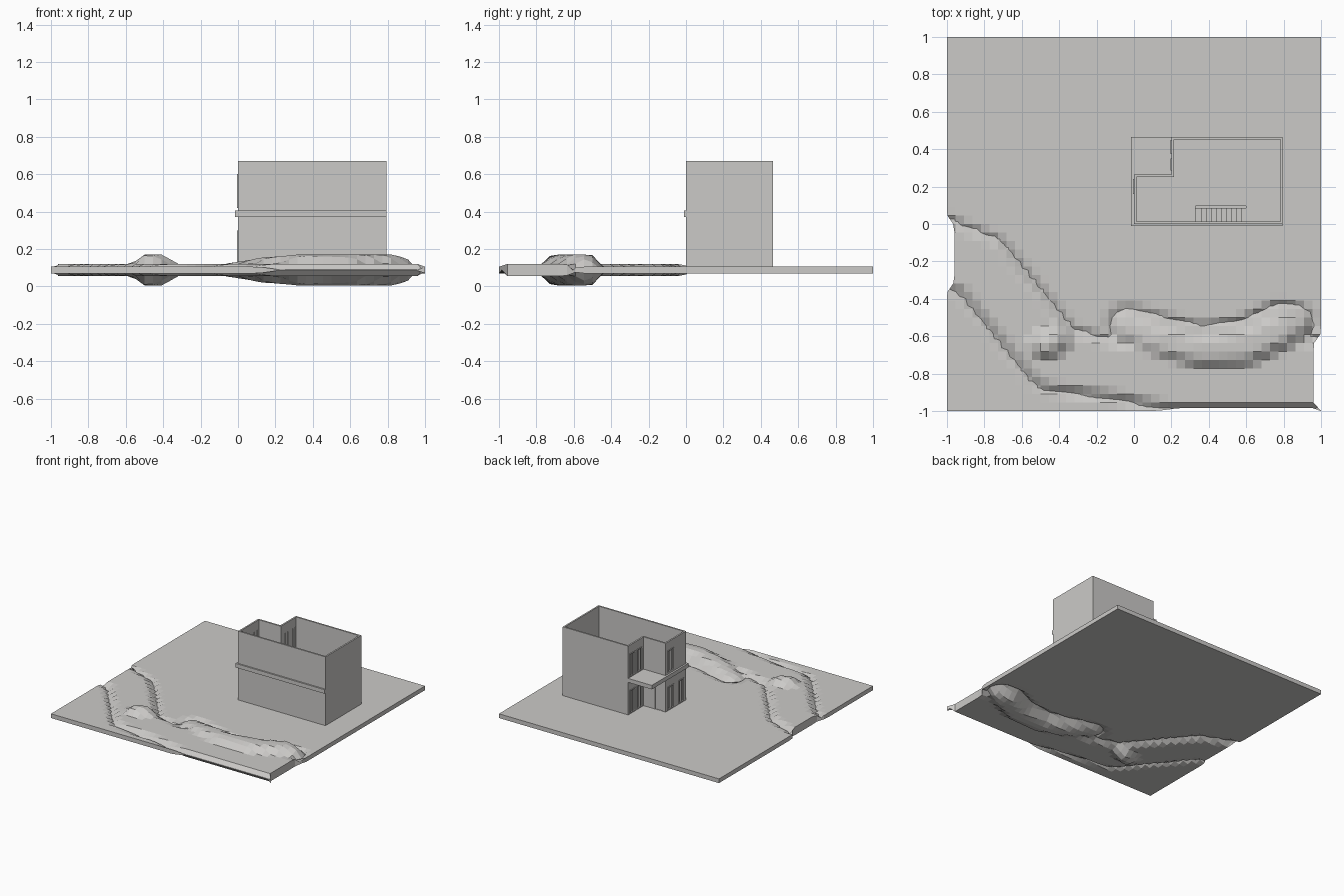
import bpy
import bmesh
from mathutils import Vector

if "Cube" in bpy.data.objects:
    bpy.data.objects.remove(bpy.data.objects["Cube"])

# One warm grey for everything
GREY = (0.60, 0.59, 0.575, 1)
mat = bpy.data.materials.new("warm_grey")
mat.use_nodes = True
mat.diffuse_color = GREY
mat.node_tree.nodes["Principled BSDF"].inputs["Base Color"].default_value = GREY


def finish(bm, name):
    mesh = bpy.data.meshes.new(name)
    bm.to_mesh(mesh)
    bm.free()
    mesh.materials.append(mat)
    obj = bpy.data.objects.new(name, mesh)
    bpy.context.collection.objects.link(obj)
    return obj


def add_box(bm, lo, hi):
    lo, hi = Vector(lo), Vector(hi)
    verts = bmesh.ops.create_cube(bm, size=1)["verts"]
    for v in verts:
        v.co = (lo + hi) / 2 + v.co * (hi - lo)


def boxes(name, items):
    bm = bmesh.new()
    for lo, hi in items:
        add_box(bm, lo, hi)
    return finish(bm, name)


def apply_modifiers(obj):
    bpy.context.view_layer.update()
    graph = bpy.context.evaluated_depsgraph_get()
    mesh = bpy.data.meshes.new_from_object(obj.evaluated_get(graph))
    obj.modifiers.clear()
    obj.data = mesh


def cut(obj, items):
    cutter = boxes("cutter", items)
    cutter.hide_render = True
    mod = obj.modifiers.new("openings", "BOOLEAN")
    mod.operation, mod.solver, mod.object = "DIFFERENCE", "EXACT", cutter
    apply_modifiers(obj)
    bpy.data.objects.remove(cutter)


# Terrain: a thin slab whose two skins swell apart along a river bed and mounds
MID, HALF = 0.0875, 0.0175
# Each path point is x, y, half width, swelling depth
RIVER = [(-1.1, -0.12, 0.2, 0.05), (-0.82, -0.23, 0.2, 0.05),
         (-0.42, -0.72, 0.2, 0.05), (-0.1, -0.78, 0.18, 0.05),
         (0.25, -0.83, 0.2, 0.05), (1.1, -0.8, 0.23, 0.05)]
MOUND = [(-0.03, -0.55, 0.14, 0.055), (0.15, -0.62, 0.15, 0.085),
         (0.35, -0.67, 0.15, 0.1), (0.6, -0.65, 0.16, 0.1),
         (0.79, -0.56, 0.16, 0.1), (0.86, -0.54, 0.13, 0.09)]
KNOLL = [(-0.48, -0.65, 0.14, 0.1), (-0.42, -0.62, 0.14, 0.1)]


def swelling(x, y, path, rim):
    best = 0
    for a, b in zip(path, path[1:]):
        ab = Vector(b[:2]) - Vector(a[:2])
        t = (Vector((x, y)) - Vector(a[:2])).dot(ab) / ab.length_squared
        p = Vector(a).lerp(Vector(b), min(1, max(0, t)))
        s = (p[2] - (Vector((x, y)) - Vector(p[:2])).length) / rim
        s = min(1, max(0, s))
        best = max(best, p[3] * s * s * (3 - 2 * s))
    return best


def depth(x, y):
    d = max(swelling(x, y, RIVER, 0.07), swelling(x, y, MOUND, 0.11),
            swelling(x, y, KNOLL, 0.12))
    return 0 if abs(x) > 0.99 and abs(y) > 0.99 else d


bm = bmesh.new()
bmesh.ops.create_grid(bm, x_segments=44, y_segments=44, size=1)
ext = bmesh.ops.extrude_face_region(bm, geom=bm.faces[:])["geom"]
for v in [g for g in ext if isinstance(g, bmesh.types.BMVert)]:
    v.co.z = 1
bmesh.ops.recalc_face_normals(bm, faces=bm.faces)
inverted = [f for f in bm.faces
            if depth(*f.calc_center_median().xy) > HALF]
for v in bm.verts:
    x, y = v.co.x, v.co.y
    d = depth(x, y)
    v.co.z = MID + (1 if v.co.z > 0.5 else -1) * (HALF - d)
    if abs(x) > 0.99:
        v.co.x -= d * 0.8 * (1 if x > 0 else -1)
    if y < -0.99:
        v.co.y += d * 0.8
bmesh.ops.reverse_faces(bm, faces=inverted)
finish(bm, "terrain")

# House walls: L-shaped footprint, raised and thickened inwards
X0, XN, X1 = 0.0, 0.2, 0.795
Y0, YN, Y1 = 0.0, 0.265, 0.465
BASE, FLOOR, TOP, WALL = 0.1, 0.405, 0.67, 0.013
outline = [(X0, Y0), (X1, Y0), (X1, Y1), (XN, Y1), (XN, YN), (X0, YN)]
bm = bmesh.new()
low = [bm.verts.new((x, y, BASE)) for x, y in outline]
high = [bm.verts.new((x, y, TOP)) for x, y in outline]
for i in range(len(outline)):
    j = (i + 1) % len(outline)
    bm.faces.new((low[i], low[j], high[j], high[i]))
walls = finish(bm, "house_walls")
solid = walls.modifiers.new("thickness", "SOLIDIFY")
solid.thickness, solid.offset, solid.use_even_offset = WALL, -1, True
apply_modifiers(walls)

# Openings facing the side: wall x, y range, z range
SIDE = [(XN, 0.285, 0.35, 0.41, 0.6), (XN, 0.375, 0.45, 0.41, 0.6),
        (XN, 0.285, 0.35, 0.11, 0.3), (XN, 0.375, 0.45, 0.11, 0.3),
        (X0, 0.16, 0.24, 0.42, 0.6), (X0, 0.16, 0.24, 0.11, 0.3),
        (X0, 0.03, 0.1, 0.11, 0.3)]
DOOR = ((0.03, YN - 0.03, 0.106), (0.095, YN + 0.03, 0.29))
cut(walls, [((x - 0.03, a, c), (x + 0.03, b, d)) for x, a, b, c, d in SIDE] + [DOOR])

# Window frames with a centre bar, and thin panes
frames, panes, BAR = [], [], 0.007
for x, a, b, c, d in SIDE:
    near, far = x - 0.005, x + WALL
    mid = (a + b) / 2
    for y in (a, mid - BAR / 2, b - BAR):
        frames.append(((near, y, c), (far, y + BAR, d)))
    for z in (c, d - BAR):
        frames.append(((near, a, z), (far, b, z + BAR)))
    panes.append(((x + 0.006, a, c), (x + 0.009, b, d)))
boxes("window_frames", frames)
boxes("window_panes", panes)
boxes("door", [((DOOR[0][0], YN - 0.01, BASE), (DOOR[1][0], YN - 0.005, DOOR[1][2]))])

# Upper floor, reaching out as a front ledge and a balcony over the notch
floor = boxes("upper_floor", [((X0 - 0.015, Y0 - 0.012, 0.372), (X1, Y1, FLOOR))])
SX0, SX1, SY0, SY1 = 0.33, 0.6, Y0 + WALL + 0.001, 0.095
cut(floor, [((SX0, SY0, 0.3), (SX1, SY1, 0.5))])

# Stairs rising through the floor opening
STEPS = 10
run, rise = (SX1 - SX0) / STEPS, (FLOOR - BASE) / STEPS
boxes("stairs", [((SX0 + i * run, SY0, BASE + max(0, i - 1) * rise),
                  (SX0 + (i + 1) * run, SY1 - 0.01, BASE + (i + 0.9) * rise))
                 for i in range(STEPS)])
